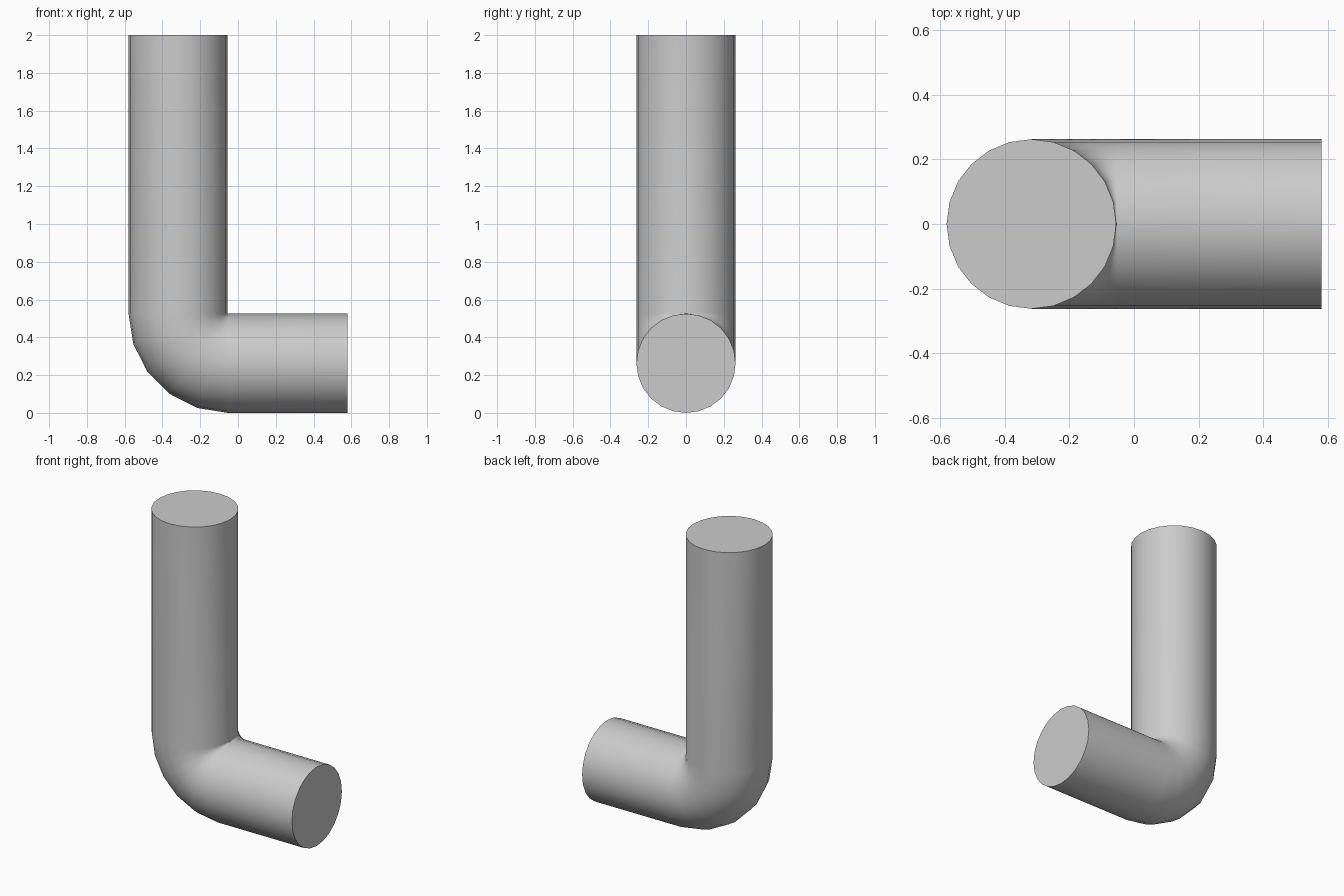
import bpy, bmesh
from math import sin, cos, pi, radians

if "Cube" in bpy.data.objects:
    bpy.data.objects.remove(bpy.data.objects["Cube"])

SIDES = 24          # sides round the pipe
STEPS = 5           # segments in the elbow
R = 0.2625          # pipe radius
BEND = 0.265        # centre-line bend radius
CX, CZ = -0.58 + R + BEND, R + BEND   # bend centre

# Centre-line stations: x, z, and bend angle (0 = vertical leg, 90 = horizontal leg)
stations = [(CX - BEND, 2.0, 0.0)]
for i in range(STEPS + 1):
    a = radians(90) * i / STEPS
    stations.append((CX - BEND * cos(a), CZ - BEND * sin(a), a))
stations.append((0.58, CZ - BEND, radians(90)))

bm = bmesh.new()


def ring(x, z, a):
    """Circle of vertices across the pipe at one station."""
    verts = []
    for k in range(SIDES):
        t = 2 * pi * k / SIDES
        u = R * cos(t)
        verts.append(bm.verts.new((x - u * cos(a), R * sin(t), z - u * sin(a))))
    return verts


# Pipe wall
rings = [ring(*s) for s in stations]
for lower, upper in zip(rings, rings[1:]):
    for k in range(SIDES):
        n = (k + 1) % SIDES
        bm.faces.new((lower[k], lower[n], upper[n], upper[k]))

# End caps
bm.faces.new(rings[0])
bm.faces.new(rings[-1])
bmesh.ops.recalc_face_normals(bm, faces=bm.faces)

mesh = bpy.data.meshes.new("elbow_pipe")
bm.to_mesh(mesh)
bm.free()
pipe = bpy.data.objects.new("elbow_pipe", mesh)
bpy.context.collection.objects.link(pipe)

# Smooth wall, crisp cap edges
bpy.context.view_layer.objects.active = pipe
pipe.select_set(True)
bpy.ops.object.shade_smooth_by_angle(angle=radians(60))
